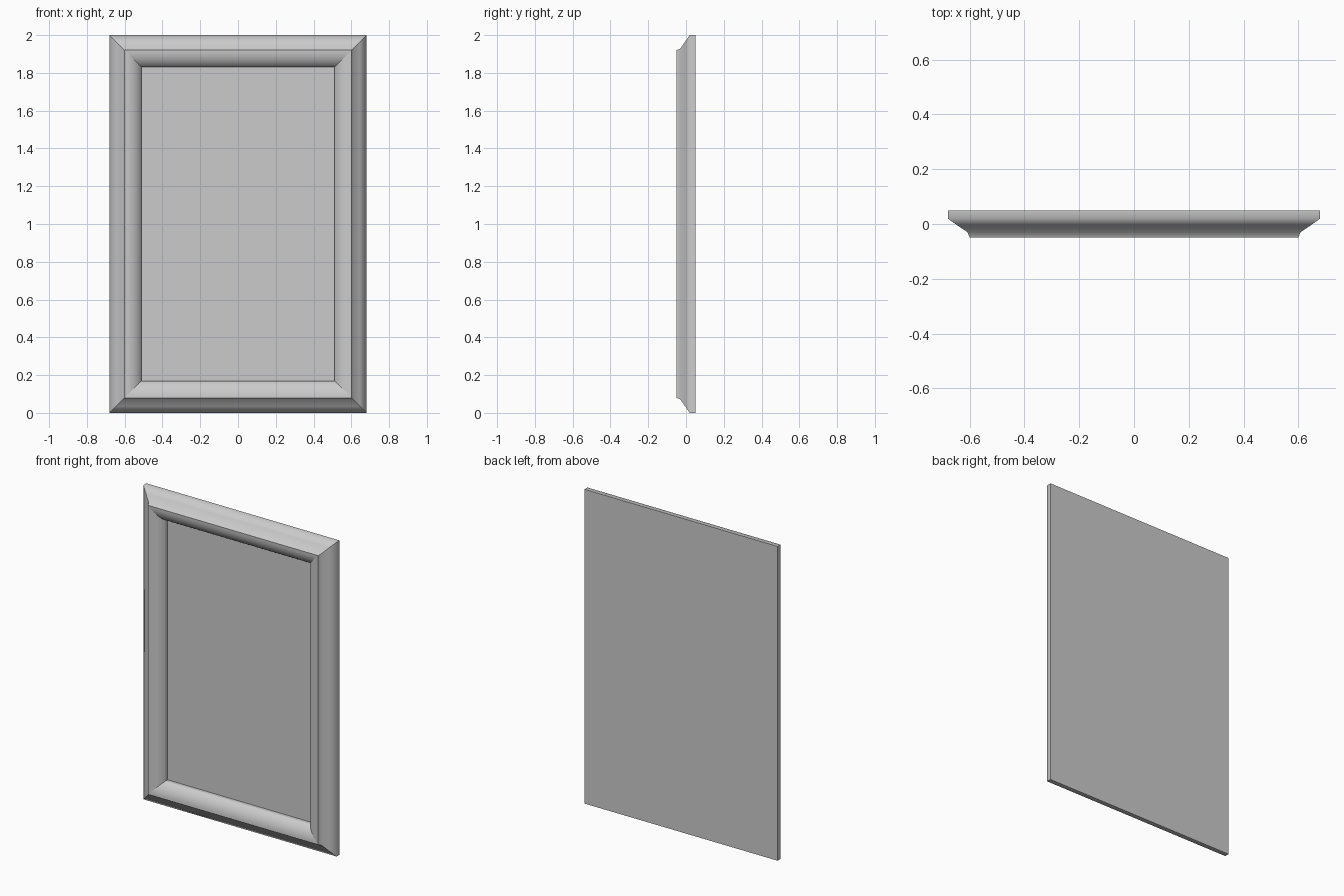
import bpy
from math import sin, cos, pi, radians

cube = bpy.data.objects.get("Cube")
if cube:
    bpy.data.objects.remove(cube, do_unlink=True)

HALF_W, HALF_H = 0.68, 1.0
BACK, PANEL_Y, RIM_Y, CREST = 0.05, 0.02, 0.0, -0.05
INNER = 0.17

grey = bpy.data.materials.new("plain grey")
grey.use_nodes = True
colour = (0.6, 0.6, 0.6, 1)
grey.diffuse_color = colour
grey.node_tree.nodes["Principled BSDF"].inputs["Base Color"].default_value = colour


def corners(inset, y):
    """Four corners of the frame outline, moved inward by inset."""
    w, h = HALF_W - inset, HALF_H - inset
    return [(sx * w, y, 1 + sz * h) for sx, sz in ((-1, -1), (1, -1), (1, 1), (-1, 1))]


def make(name, verts, faces):
    mesh = bpy.data.meshes.new(name)
    mesh.from_pydata(verts, [], faces)
    mesh.materials.append(grey)
    obj = bpy.data.objects.new(name, mesh)
    bpy.context.collection.objects.link(obj)
    return obj


# Moulding profile (inset, depth): back edge, outer slope, lip, rounded inner face, rebate
profile = [(0, BACK), (0, 0.02), (0.035, -0.005), (0.072, -0.03), (0.08, CREST)]
steps = 8
for i in range(1, steps + 1):
    a = i / steps * radians(65)
    profile.append((0.08 + (INNER - 0.08) * sin(a) / sin(radians(65)),
                    CREST + (RIM_Y - CREST) * (1 - cos(a)) / (1 - cos(radians(65)))))
rebate = [(INNER, RIM_Y), (INNER, PANEL_Y)]


# Four mitred rails, kept separate so that the mitres stay crisp
def rail(name, side):
    verts, faces = [], []
    for strip in (profile, rebate):
        first = len(verts)
        for inset, y in strip:
            ring = corners(inset, y)
            verts += [ring[side], ring[(side + 1) % 4]]
        for k in range(len(strip) - 1):
            n = first + 2 * k
            faces.append((n, n + 1, n + 3, n + 2))
    obj = make(name, verts, faces)
    bpy.ops.object.select_all(action="DESELECT")
    obj.select_set(True)
    bpy.context.view_layer.objects.active = obj
    bpy.ops.object.shade_smooth_by_angle(angle=radians(62))


for side, name in enumerate(("bottom_rail", "left_rail", "top_rail", "right_rail")):
    rail(name, side)

# Recessed front panel and flat back
make("front_panel", corners(INNER, PANEL_Y), [(0, 1, 2, 3)])
make("back_panel", corners(0, BACK), [(3, 2, 1, 0)])
